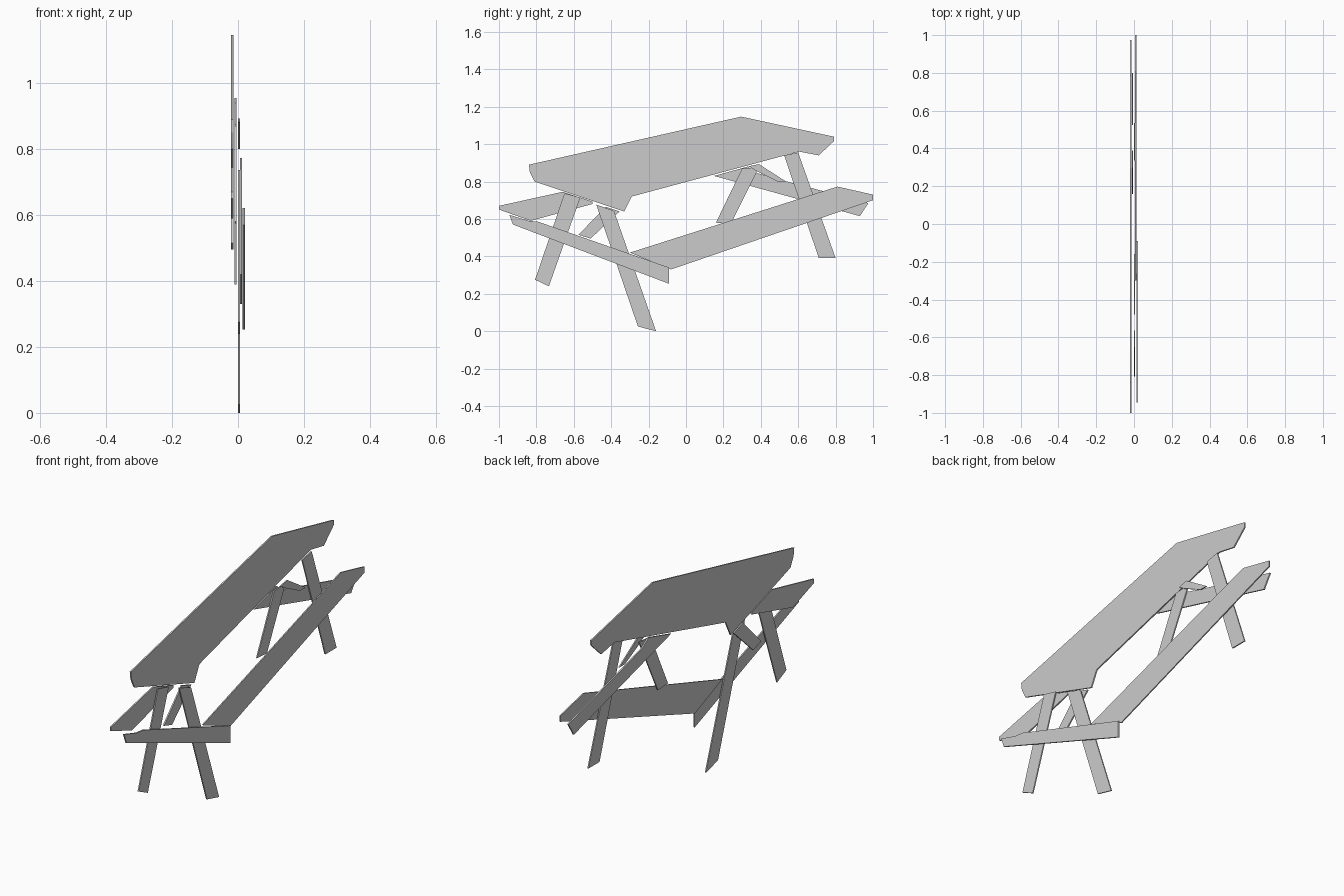
import bpy, bmesh

# Flat layered picnic table: each part is a thin plate cut from a (y, z) outline
LAYERS = {
    "rear": (-0.021, -0.014),
    "back_legs": (-0.011, -0.005),
    "middle": (0.0, 0.006),
    "bench": (0.006, 0.012),
    "front": (0.014, 0.021),
}


def plate(name, layer, outline):
    x0, x1 = LAYERS[layer]
    bm = bmesh.new()
    face = bm.faces.new([bm.verts.new((x0, y, z)) for y, z in outline])
    ext = bmesh.ops.extrude_face_region(bm, geom=[face])
    verts = [g for g in ext["geom"] if isinstance(g, bmesh.types.BMVert)]
    bmesh.ops.translate(bm, verts=verts, vec=(x1 - x0, 0, 0))
    bmesh.ops.recalc_face_normals(bm, faces=bm.faces)
    mesh = bpy.data.meshes.new(name)
    bm.to_mesh(mesh)
    bm.free()
    obj = bpy.data.objects.new(name, mesh)
    bpy.context.collection.objects.link(obj)
    return obj


# Table top and the parts sharing its layer
plate("table_top", "rear", [
    (-0.84, 0.89), (0.295, 1.147), (0.79, 1.04), (0.79, 1.015), (0.71, 0.94),
    (0.605, 0.96), (-0.29, 0.72), (-0.33, 0.64), (-0.81, 0.80), (-0.835, 0.85)])
plate("left_bench", "rear", [
    (-1.0, 0.67), (-0.66, 0.745), (-0.5, 0.693), (-0.5, 0.68),
    (-0.83, 0.59), (-1.0, 0.65)])
plate("back_crossbeam", "rear", [
    (0.15, 0.83), (0.33, 0.88), (0.38, 0.845), (0.54, 0.80),
    (0.975, 0.685), (0.93, 0.615)])
plate("front_brace", "rear", [
    (-0.575, 0.515), (-0.51, 0.495), (-0.355, 0.64), (-0.43, 0.665)])

# Back legs
plate("back_left_leg", "back_legs", [
    (0.16, 0.58), (0.30, 0.87), (0.39, 0.875), (0.24, 0.575)])
plate("back_right_leg", "back_legs", [
    (0.525, 0.94), (0.60, 0.955), (0.80, 0.39), (0.71, 0.39)])

# Front legs and back brace
plate("front_left_leg", "middle", [
    (-0.65, 0.737), (-0.565, 0.715), (-0.733, 0.24), (-0.807, 0.275)])
plate("front_right_leg", "middle", [
    (-0.48, 0.677), (-0.385, 0.643), (-0.16, 0.0), (-0.257, 0.025)])
plate("back_brace", "middle", [
    (0.335, 0.882), (0.39, 0.893), (0.535, 0.80), (0.49, 0.80), (0.37, 0.86)])

# Right bench and front crossbeam
plate("right_bench", "bench", [
    (-0.30, 0.42), (0.81, 0.773), (1.0, 0.73), (1.0, 0.70), (-0.08, 0.33)])
plate("front_crossbeam", "front", [
    (-0.945, 0.622), (-0.84, 0.59), (-0.79, 0.585), (-0.09, 0.34),
    (-0.09, 0.253), (-0.925, 0.57)])
